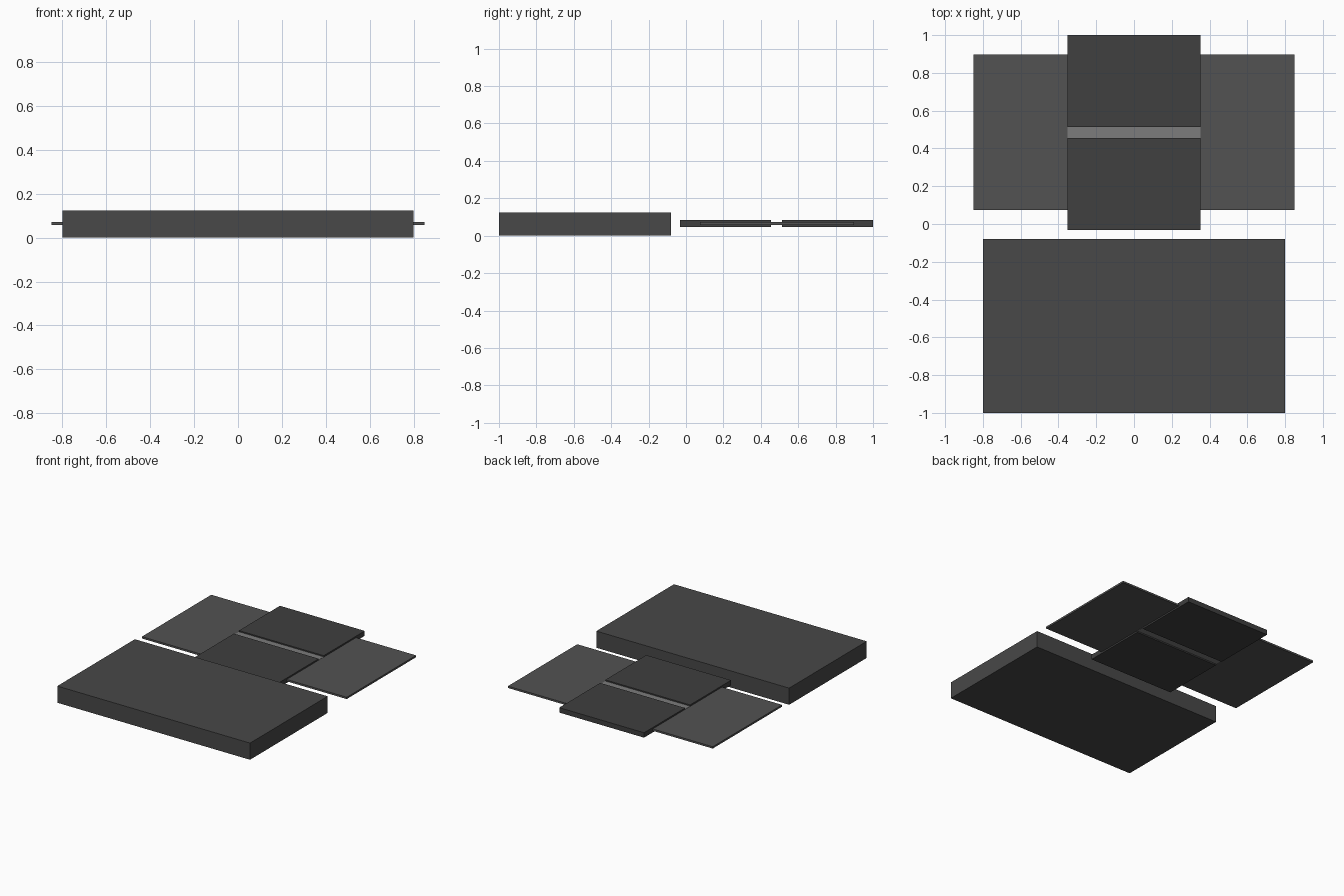
import bpy

if "Cube" in bpy.data.objects:
    bpy.data.objects.remove(bpy.data.objects["Cube"])


def material(name, value):
    mat = bpy.data.materials.new(name)
    mat.diffuse_color = (value, value, value, 1)
    mat.use_nodes = True
    mat.node_tree.nodes["Principled BSDF"].inputs["Base Color"].default_value = mat.diffuse_color
    return mat


def box(name, x, y, z, mat):
    """Box spanning the given (min, max) ranges."""
    bpy.ops.mesh.primitive_cube_add(size=1, location=[sum(r) / 2 for r in (x, y, z)])
    ob = bpy.context.object
    ob.name = name
    ob.scale = [r[1] - r[0] for r in (x, y, z)]
    bpy.ops.object.transform_apply(location=False, rotation=False, scale=True)
    ob.data.materials.append(mat)
    return ob


case_mat = material("case_grey", 0.065)
flap_mat = material("flap_grey", 0.085)
panel_mat = material("panel_grey", 0.05)
hinge_mat = material("hinge_grey", 0.2)

# Large flat case at the front
box("case", (-0.8, 0.8), (-1.0, -0.08), (0.0, 0.125), case_mat)

# Two thick centre panels joined by a thin hinge strip
panel_z = (0.046, 0.083)
box("front_panel", (-0.352, 0.352), (-0.032, 0.454), panel_z, panel_mat)
box("back_panel", (-0.352, 0.352), (0.514, 1.0), panel_z, panel_mat)
box("hinge_strip", (-0.352, 0.352), (0.454, 0.514), (0.056, 0.074), hinge_mat)

# Thin side flaps
for side, name in ((-1, "left_flap"), (1, "right_flap")):
    box(name, sorted((side * 0.352, side * 0.85)), (0.075, 0.897), (0.058, 0.072), flap_mat)
